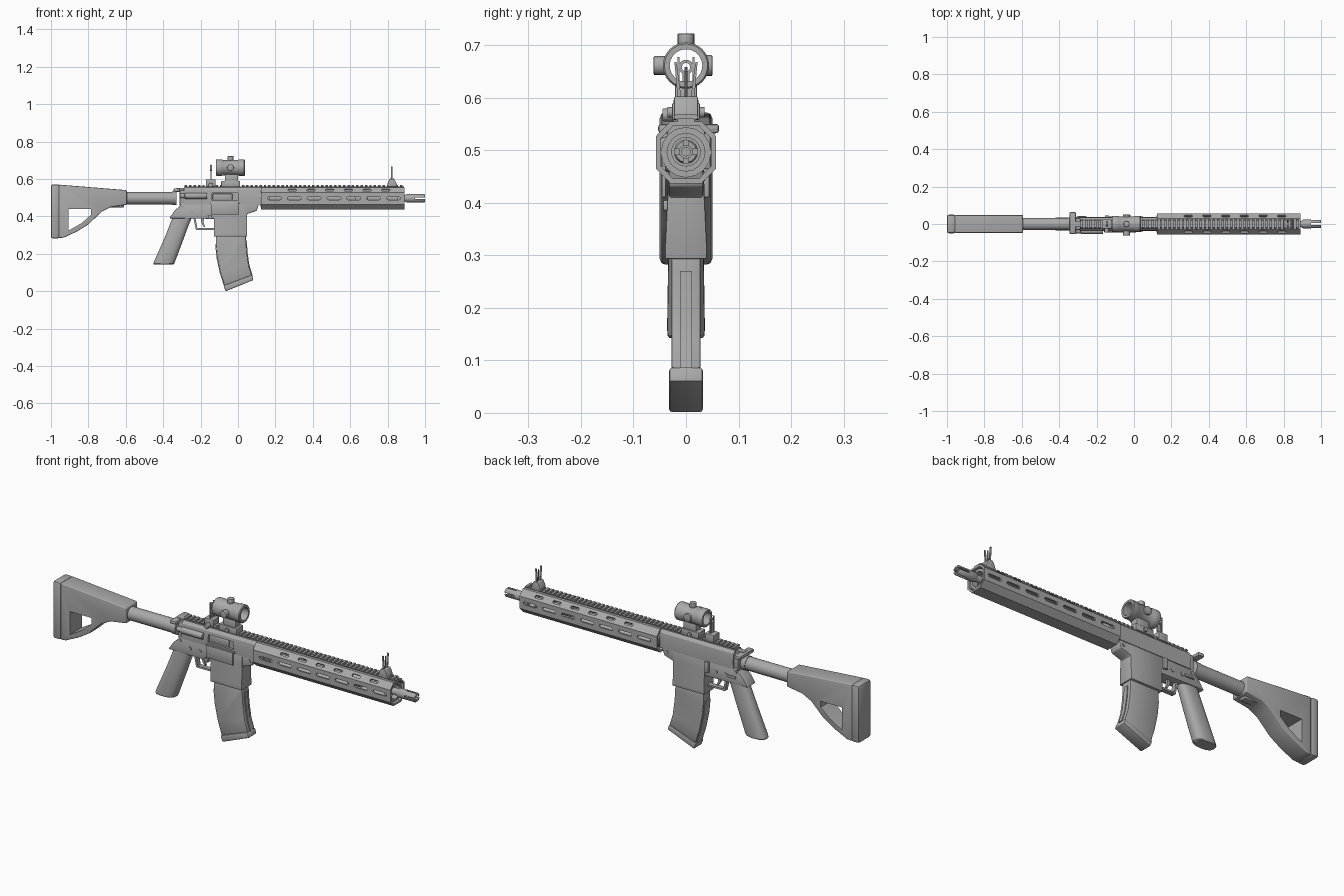
import bpy, bmesh, math
from mathutils import Matrix, Vector

cube = bpy.data.objects.get("Cube")
if cube:
    bpy.data.objects.remove(cube, do_unlink=True)

grey = bpy.data.materials.new("mid_grey")
grey.use_nodes = True
colour = (0.4, 0.4, 0.4, 1)
grey.diffuse_color = colour
grey.node_tree.nodes["Principled BSDF"].inputs["Base Color"].default_value = colour
parts = []
BORE = 0.497


def finish(name, bm, bevel=0, segments=2):
    bmesh.ops.recalc_face_normals(bm, faces=bm.faces)
    mesh = bpy.data.meshes.new(name)
    bm.to_mesh(mesh)
    bm.free()
    mesh.materials.append(grey)
    obj = bpy.data.objects.new(name, mesh)
    bpy.context.scene.collection.objects.link(obj)
    parts.append(obj)
    if bevel:
        mod = obj.modifiers.new("bevel", "BEVEL")
        mod.width, mod.segments = bevel, segments
        bake(obj)
    return obj


def bake(obj):
    graph = bpy.context.evaluated_depsgraph_get()
    mesh = bpy.data.meshes.new_from_object(obj.evaluated_get(graph))
    obj.modifiers.clear()
    obj.data = mesh


def cut(obj, cutter):
    mod = obj.modifiers.new("cut", "BOOLEAN")
    mod.operation, mod.solver, mod.object = "DIFFERENCE", "EXACT", cutter
    bake(obj)
    parts.remove(cutter)
    bpy.data.objects.remove(cutter, do_unlink=True)


def prism(name, points, axis, start, end, bevel=0, segments=2):
    """Extrude an outline: (y, z) points along x, or (x, z) points along y."""
    bm = bmesh.new()
    place = (lambda a, b, t: (t, a, b)) if axis == "x" else (lambda a, b, t: (a, t, b))
    face = bm.faces.new([bm.verts.new(place(a, b, start)) for a, b in points])
    new = bmesh.ops.extrude_face_region(bm, geom=[face])["geom"]
    shift = Vector(place(0, 0, end - start))
    for v in new:
        if isinstance(v, bmesh.types.BMVert):
            v.co += shift
    return finish(name, bm, bevel, segments)


def slab(name, points, half, bevel=0, segments=2):
    return prism(name, points, "y", -half, half, bevel, segments)


def box(name, x, y, z, bevel=0):
    return prism(name, [(x[0], z[0]), (x[1], z[0]), (x[1], z[1]), (x[0], z[1])], "y", *y, bevel)


def mirrored(half):
    return half + [(-y, z) for y, z in reversed(half)]


def cylinder(name, centre, axis, radius, length, sides=24, bevel=0):
    bm = bmesh.new()
    turn = Vector((0, 0, 1)).rotation_difference(Vector(axis)).to_matrix().to_4x4()
    bmesh.ops.create_cone(bm, cap_ends=True, segments=sides, radius1=radius, radius2=radius,
                          depth=length, matrix=Matrix.Translation(centre) @ turn)
    return finish(name, bm, bevel)


def loft(name, rings, closed):
    bm = bmesh.new()
    loops = [[bm.verts.new(p) for p in ring] for ring in rings]
    n = len(loops[0])
    for i in range(len(loops) if closed else len(loops) - 1):
        a, b = loops[i], loops[(i + 1) % len(loops)]
        for j in range(n):
            bm.faces.new((a[j], a[(j + 1) % n], b[(j + 1) % n], b[j]))
    if not closed:
        bm.faces.new(loops[0])
        bm.faces.new(loops[-1])
    return finish(name, bm)


def tube(name, profile, z, sides=32):
    """Turn a closed (x, radius) profile about a line along x."""
    angles = [math.tau * j / sides for j in range(sides)]
    return loft(name, [[(x, r * math.cos(a), z + r * math.sin(a)) for a in angles]
                       for x, r in profile], True)


def capsule(x, z, length, height, y0, y1):
    r, pts = height / 2, []
    for side in (1, -1):
        for k in range(7):
            a = -math.pi / 2 + math.pi * k / 6
            pts.append((x + side * (length / 2 - r + r * math.cos(a)), z + side * r * math.sin(a)))
    return prism("cutter", pts, "y", y0, y1)


# Shoulder stock with a window, and its rubber pad
stock = slab("stock", [(-.958, .57), (-.6, .541), (-.594, .535), (-.594, .463), (-.68, .45),
                       (-.73, .425), (-.8, .357), (-.86, .32), (-.93, .287), (-.958, .284)], .047, .014, 3)
cut(stock, slab("cutter", [(-.905, .44), (-.785, .44), (-.785, .41), (-.835, .365), (-.905, .325)], .1))
box("butt_pad", (-1, -.955), (-.05, .05), (.282, .572), .011)
box("stock_lever", (-.7, -.61), (-.018, .018), (.448, .468), .005)

# Buffer tube and castle nut
cylinder("buffer_tube", (-.47, 0, BORE), (1, 0, 0), .033, .28, 32)
cylinder("castle_nut", (-.34, 0, BORE), (1, 0, 0), .036, .025, 16)
box("end_plate", (-.312, -.285), (-.032, .032), (.455, .54), .006)

# Upper receiver with ejection port
upper = prism("upper_receiver", mirrored([(.022, .554), (.034, .54), (.038, .51), (.037, .465)]),
              "x", -.29, .122)
cut(upper, box("cutter", (-.14, 0), (-.06, -.026), (.485, .525)))
box("bolt", (-.135, -.03), (-.03, -.02), (.488, .522), .003)
box("port_cover", (-.145, .002), (-.046, -.038), (.41, .472), .002)
cylinder("port_hinge", (-.07, -.041, .473), (1, 0, 0), .005, .16, 10)
cylinder("forward_assist", (-.225, -.038, .51), (1, 0, 0), .016, .12, 16, .003)
cylinder("assist_button", (-.295, -.038, .51), (1, 0, 0), .012, .03, 16)
slab("charging_bar", [(-.33, .53), (-.25, .53), (-.25, .552), (-.33, .552)], .014)
box("charging_handle", (-.345, -.31), (-.053, .063), (.532, .55), .006)

# Lower receiver, magazine well and controls
slab("lower_receiver", [(-.367, .39), (-.34, .43), (-.29, .475), (.115, .475), (.1, .43),
                        (.05, .413), (.03, .385)], .033, .004)
prism("magazine_well", mirrored([(.034, .478), (.035, .42), (.04, .31), (.04, .293)]),
      "x", -.128, .048, .003)
slab("trigger_guard", [(-.24, .4), (-.225, .328), (-.125, .328), (-.125, .337), (-.217, .337),
                       (-.229, .4)], .012)
slab("trigger", [(-.2, .4), (-.196, .365), (-.182, .342), (-.177, .345), (-.184, .37), (-.18, .4)], .006)
for x, z in ((-.3, .45), (-.19, .425), (-.245, .425), (.085, .45)):
    cylinder("cross_pin", (x, 0, z), (0, 1, 0), .009, .073, 12)
box("safety_lever", (-.305, -.255), (.033, .042), (.418, .43), .003)
box("bolt_catch", (-.155, -.132), (.033, .045), (.41, .465), .003)
box("magazine_release", (-.16, -.138), (-.044, -.033), (.385, .405), .003)

# Pistol grip
rings = []
for z, x, rx, ry in ((.4, -.296, .052, .029), (.35, -.316, .051, .031), (.29, -.339, .052, .034),
                     (.16, -.392, .056, .036), (.147, -.397, .056, .035), (.143, -.399, .052, .032)):
    ring = []
    for k in range(28):
        c, s = math.cos(math.tau * k / 28), math.sin(math.tau * k / 28)
        ring.append((x + rx * math.copysign(abs(c) ** .8, c), ry * math.copysign(abs(s) ** .8, s), z))
    rings.append(ring)
loft("grip", rings, False)

# Curved magazine
rear = [(-.118, .32), (-.118, .25), (-.111, .18), (-.094, .1), (-.072, .03)]
front = [(.074, .085), (.057, .14), (.047, .21), (.043, .27), (.042, .32)]
slab("magazine", rear + front, .028, .005)
slab("magazine_front_rib", [(x + .004, z) for x, z in front[:4]]
     + [(x - .01, z) for x, z in reversed(front[:4])], .011)
slab("magazine_spine", [(x - .004, z) for x, z in rear[1:]]
     + [(x + .012, z) for x, z in reversed(rear[1:])], .022)
slab("magazine_base", [(-.078, .03), (-.066, 0), (.083, .06), (.074, .087)], .032, .005)

# Hollow octagonal handguard with slots
octagon = mirrored([(.03, .555), (.057, .527), (.057, .465), (.03, .437)])
guard = prism("handguard", octagon, "x", .123, .89)
inner = [(y * .84, .496 + (z - .496) * .84) for y, z in octagon]
cut(guard, prism("cutter", inner, "x", .1, .95))
for i in range(7):
    cut(guard, capsule(.195 + .106 * i, .497, .075, .016, -.1, .1))
for i in range(6):
    for side in (1, -1):
        slot = capsule(.29 + .1 * i, 0, .046, .014, -.02, .02)
        slot.data.transform(Matrix.Translation((0, side * .0435, .541))
                            @ Matrix.Rotation(side * math.pi / 4, 4, "X"))
        cut(guard, slot)
cylinder("barrel_nut", (.145, 0, BORE), (1, 0, 0), .046, .05)
tube("front_collar", [(.85, .048), (.88, .048), (.88, .036), (.85, .036)], .496, 16)

# Barrel, gas block and pronged muzzle
tube("barrel", [(.1, .017), (.91, .017), (.91, .008), (.1, .008)], BORE)
cylinder("gas_block", (.66, 0, BORE), (1, 0, 0), .028, .07)
muzzle = tube("muzzle", [(.895, .019), (.905, .023), (.995, .023), (1, .02), (1, .012), (.895, .012)], BORE)
for y, z in (((-.05, .05), (BORE - .005, BORE + .005)), ((-.005, .005), (BORE - .05, BORE + .05))):
    cut(muzzle, box("cutter", (.945, 1.05), y, z))

# Toothed top rail
tooth = mirrored([(.015, .556), (.023, .561), (.023, .564), (.019, .569)])
box("rail_bed", (-.285, .888), (-.016, .016), (.548, .56))
for i in range(50):
    x = -.285 + .0235 * i
    prism("rail_tooth", tooth, "x", x, x + .013)

# Tube optic, knobs and mount
HUB = .661
tube("optic", [(-.118, .041), (-.113, .044), (-.085, .044), (-.08, .041), (0, .041), (.005, .044),
               (.033, .044), (.037, .041), (.037, .031), (-.118, .031)], HUB)
cylinder("top_knob", (-.04, 0, .71), (0, 0, 1), .016, .024, 16, .002)
cylinder("right_knob", (-.04, -.049, HUB), (0, 1, 0), .018, .025, 16, .002)
cylinder("left_cap", (-.04, .043, HUB), (0, 1, 0), .02, .014, 16, .002)
box("optic_stem", (-.07, 0), (-.021, .021), (.575, .625), .004)
box("optic_clamp", (-.09, .012), (-.027, .027), (.557, .59), .004)
cylinder("clamp_screw", (-.04, 0, .572), (0, 1, 0), .01, .07, 12)

# Front sight with post and ears
slab("front_sight_base", [(.795, .558), (.852, .558), (.846, .58), (.835, .602), (.812, .602),
                          (.801, .58)], .023, .003)
cylinder("front_post", (.823, 0, .628), (0, 0, 1), .003, .06, 10)
for s in (1, -1):
    prism("front_ear", [(s * .009, .6), (s * .016, .6), (s * .022, .668), (s * .018, .668)],
          "x", .819, .827)

# Rear sight with aperture
box("rear_sight_base", (-.172, -.12), (-.024, .024), (.558, .598), .004)
box("rear_stalk", (-.148, -.141), (-.007, .007), (.595, .65))
for s in (1, -1):
    box("rear_ear", (-.148, -.141), (s * .014 - .002, s * .014 + .002), (.595, .677))
tube("aperture", [(-.149, .014), (-.14, .014), (-.14, .008), (-.149, .008)], .658, 20)
cylinder("rear_sight_knob", (-.146, -.034, .567), (0, 1, 0), .012, .022, 14, .002)

# Smooth rounded parts, keep edges sharp
for obj in parts:
    obj.select_set(True)
bpy.context.view_layer.objects.active = parts[0]
bpy.ops.object.shade_smooth_by_angle(angle=math.radians(32))
